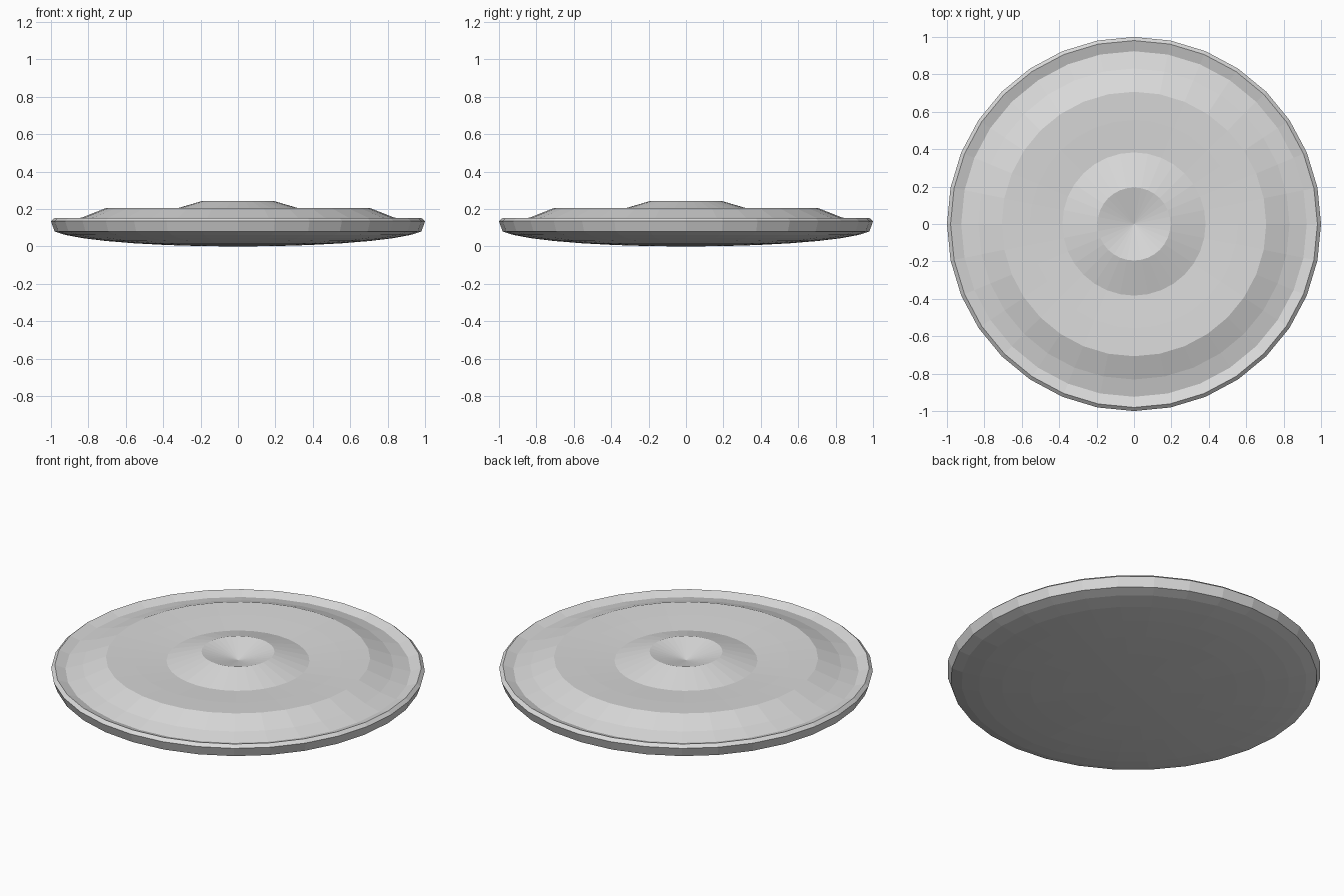
import bpy, bmesh, math

if "Cube" in bpy.data.objects:
    bpy.data.objects.remove(bpy.data.objects["Cube"])

SIDES = 32

# one plain colour
grey = bpy.data.materials.new("light_grey")
grey.diffuse_color = (0.7, 0.7, 0.7, 1)
grey.use_nodes = True
grey.node_tree.nodes["Principled BSDF"].inputs["Base Color"].default_value = grey.diffuse_color


def ring_radius(k):
    return math.sin(math.radians(11.25 * k))


def lathe(name, profile, mat):
    """Spin a profile of (radius, height) points, axis to axis."""
    bm = bmesh.new()
    rings = []
    for r, z in profile:
        if r < 1e-6:
            rings.append([bm.verts.new((0, 0, z))] * SIDES)
        else:
            rings.append([bm.verts.new((r * math.cos(2 * math.pi * i / SIDES),
                                        r * math.sin(2 * math.pi * i / SIDES), z))
                          for i in range(SIDES)])
    for a, b in zip(rings, rings[1:]):
        for i in range(SIDES):
            j = (i + 1) % SIDES
            bm.faces.new(list(dict.fromkeys((a[i], a[j], b[j], b[i]))))
    bmesh.ops.recalc_face_normals(bm, faces=bm.faces)
    mesh = bpy.data.meshes.new(name)
    bm.to_mesh(mesh)
    bm.free()
    mesh.materials.append(mat)
    ob = bpy.data.objects.new(name, mesh)
    bpy.context.collection.objects.link(ob)
    return ob


# shallow domed underside
under = [(ring_radius(k), 0.1 * (1 - math.cos(math.radians(11.25 * k)))) for k in range(8)]
# rim, groove, raised plateau, centre boss with a conical dip
top_heights = {8: 0.135, 7: 0.152, 6: 0.132, 5: 0.156, 4: 0.205,
               3: 0.198, 2: 0.187, 1: 0.242, 0: 0.19}
top = [(ring_radius(k), z) for k, z in top_heights.items()]

lathe("disc", under + top, grey)
